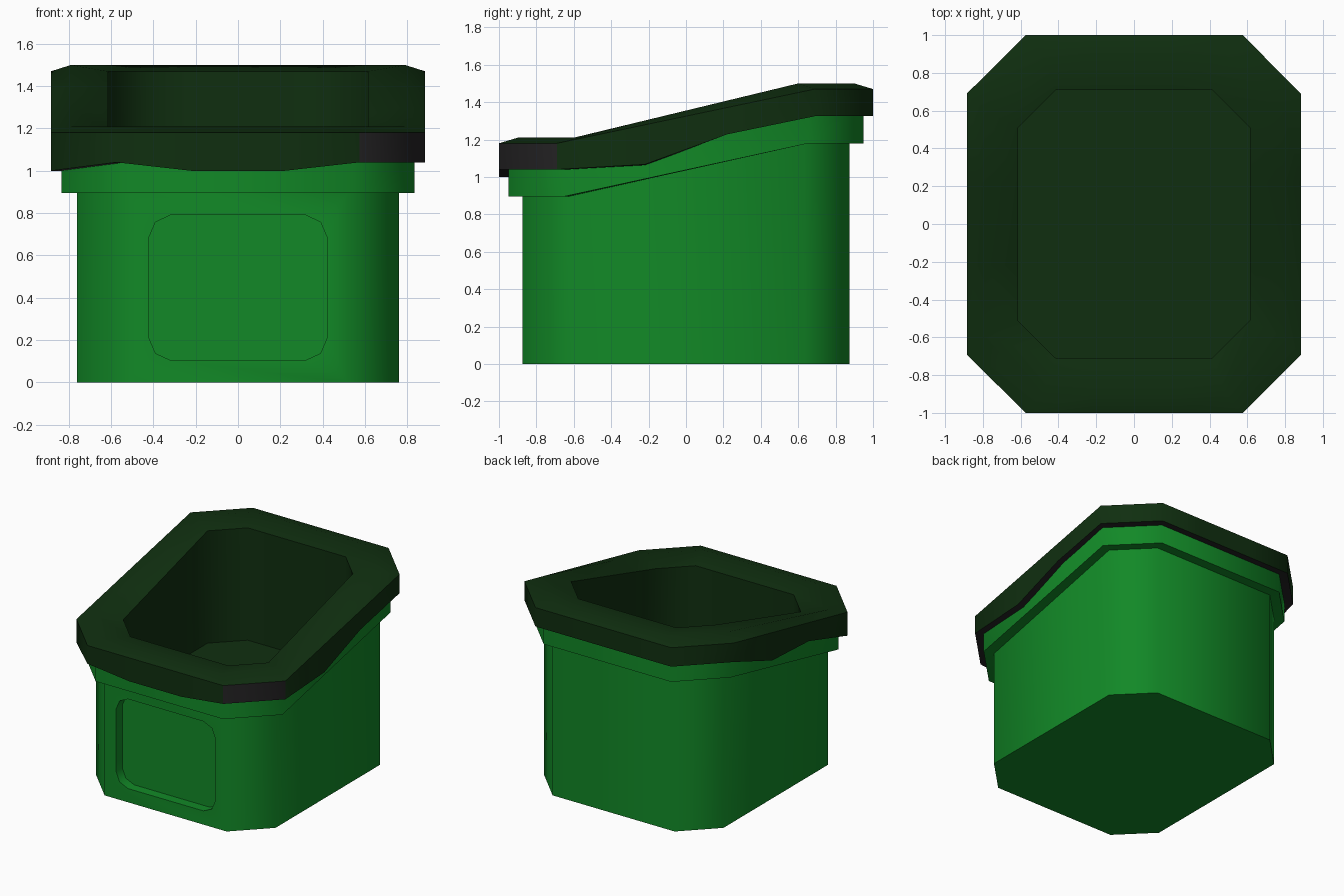
import bpy, bmesh

if "Cube" in bpy.data.objects:
    bpy.data.objects.remove(bpy.data.objects["Cube"])


def material(name, color):
    m = bpy.data.materials.new(name)
    m.diffuse_color = (*color, 1)
    m.use_nodes = True
    m.node_tree.nodes["Principled BSDF"].inputs["Base Color"].default_value = m.diffuse_color
    return m


GREEN = material("bright green", (0.006, 0.25, 0.02))
DARK = material("dark green", (0.005, 0.028, 0.005))
BLACK = material("soft black", (0.017, 0.016, 0.017))


def octagon(hx, hy, cut, z_front, z_back, mids=False):
    """Chamfered rectangle whose sides rise from front to back."""
    a, b, m = hx - cut, hy - cut, 0.22
    xs = [-a, -m, m, a] if mids else [-a, a]
    ys = [-b, -m, m, b] if mids else [-b, b]
    pts = [(x, -hy) for x in xs] + [(hx, y) for y in ys]
    pts += [(-x, -y) for x, y in pts]

    def height(y):
        t = min(1, max(0, (y + b) / (2 * b)))
        return z_front + (z_back - z_front) * t
    return [(x, y, height(y)) for x, y in pts]


def loft(bm, rings):
    """Bridge a list of equal rings; returns vertex rings and face levels."""
    vs = [[bm.verts.new(p) for p in r] for r in rings]
    n = len(rings[0])
    levels = []
    for lo, hi in zip(vs, vs[1:]):
        levels.append([bm.faces.new((lo[i], lo[(i + 1) % n], hi[(i + 1) % n], hi[i]))
                       for i in range(n)])
    return vs, levels


def finish(bm, name, mats, angle):
    bmesh.ops.recalc_face_normals(bm, faces=bm.faces)
    me = bpy.data.meshes.new(name)
    bm.to_mesh(me)
    bm.free()
    for m in mats:
        me.materials.append(m)
    ob = bpy.data.objects.new(name, me)
    bpy.context.collection.objects.link(ob)
    bpy.ops.object.select_all(action='DESELECT')
    ob.select_set(True)
    bpy.context.view_layer.objects.active = ob
    bpy.ops.object.shade_smooth_by_angle(angle=angle)
    return ob


# Body with stepped collar
bm = bmesh.new()
vs, levels = loft(bm, [
    octagon(0.76, 0.875, 0.243, 0, 0),
    octagon(0.76, 0.875, 0.243, 0.895, 1.18),
    octagon(0.835, 0.95, 0.295, 0.895, 1.18),
    octagon(0.835, 0.95, 0.295, 1.08, 1.37),
])
bm.faces.new(vs[0][::-1])

# Recessed rounded panel in the front wall
front = levels[0][0]
outline = list(front.edges)
bmesh.ops.delete(bm, geom=[front], context='FACES_ONLY')
half = [(0.42, 0.24), (0.39, 0.31), (0.32, 0.3425)]
quarter = [(-x, z) for x, z in half[::-1]]
upper = half + quarter
panel = upper + [(-x, -z) for x, z in upper]
pv, _ = loft(bm, [[(x, y, 0.4475 + z) for x, z in panel] for y in (-0.875, -0.80)])
bm.faces.new(pv[1])
n = len(panel)
outline += [bm.edges.get((pv[0][i], pv[0][(i + 1) % n])) for i in range(n)]
bmesh.ops.triangle_fill(bm, edges=outline, use_beauty=True, normal=(0, -1, 0))
finish(bm, "bin_body", [GREEN], 0.9)

# Rim with uneven hanging lower edge, opening and inner well
DROOP = {1: 0.04, 2: 0.04, 5: 0.07, 13: 0.07, 15: 0.04}


def skirt(hx, hy):
    ring = octagon(hx, hy, 0.31, 1.04, 1.325, True)
    return [(x, y, z - DROOP.get(i, 0)) for i, (x, y, z) in enumerate(ring)]


bm = bmesh.new()
vs, levels = loft(bm, [
    skirt(0.81, 0.925),
    skirt(0.885, 1.0),
    octagon(0.885, 1.0, 0.31, 1.18, 1.47, True),
    octagon(0.79, 0.90, 0.30, 1.21, 1.50, True),
    octagon(0.615, 0.71, 0.20, 1.18, 1.47, True),
    octagon(0.615, 0.71, 0.20, 0.61, 0.61, True),
])
bm.faces.new(vs[-1])
# Black underside and one black corner facet
for f in levels[0] + [levels[1][3]]:
    f.material_index = 1
finish(bm, "bin_rim", [DARK, BLACK], 0.9)
